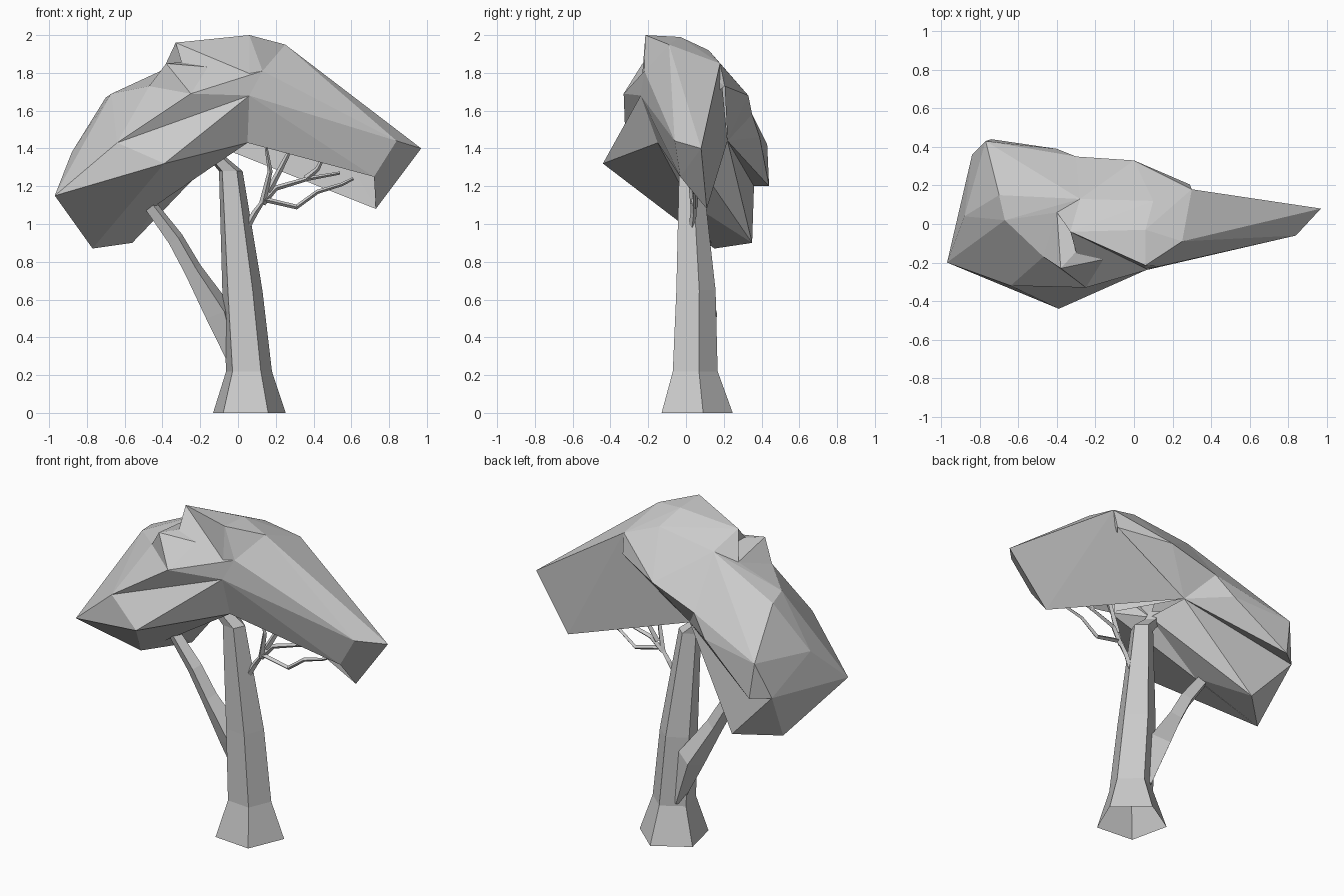
import bpy
import bmesh
from math import cos, sin, tau, radians
from mathutils import Vector

cube = bpy.data.objects.get("Cube")
if cube:
    bpy.data.objects.remove(cube, do_unlink=True)

# One plain grey for the whole tree
grey = bpy.data.materials.new("plain grey")
grey.use_nodes = True
colour = (0.6, 0.6, 0.6, 1)
grey.diffuse_color = colour
grey.node_tree.nodes["Principled BSDF"].inputs["Base Color"].default_value = colour


def finish(bm, name):
    """Turn a bmesh into a flat shaded grey object."""
    mesh = bpy.data.meshes.new(name)
    bm.to_mesh(mesh)
    bm.free()
    mesh.materials.append(grey)
    obj = bpy.data.objects.new(name, mesh)
    bpy.context.collection.objects.link(obj)
    return obj


def lobe(name, *points, open_below=False):
    """Faceted foliage mass wrapped around its corner points."""
    bm = bmesh.new()
    for point in points:
        bm.verts.new(point)
    hull = bmesh.ops.convex_hull(bm, input=bm.verts)
    loose = set(hull["geom_interior"] + hull["geom_unused"])
    bmesh.ops.delete(bm, geom=[v for v in loose if isinstance(v, bmesh.types.BMVert)],
                     context="VERTS")
    bmesh.ops.recalc_face_normals(bm, faces=bm.faces)
    if open_below:
        # Hollow underside, but keep the overhang at the back
        bm.normal_update()
        bottom = [f for f in bm.faces
                  if f.normal.z < -.58 and f.calc_center_median().y < .17]
        bmesh.ops.delete(bm, geom=bottom, context="FACES")
    bmesh.ops.dissolve_limit(bm, angle_limit=radians(2), verts=bm.verts, edges=bm.edges)
    return finish(bm, name)


def loft(name, stations, sides, turn=0, level=False):
    """Tapered limb through (x, y, z, radius) stations."""
    bm = bmesh.new()
    centres = [Vector(s[:3]) for s in stations]
    rings = []
    for i, centre in enumerate(centres):
        along = centres[min(i + 1, len(centres) - 1)] - centres[max(i - 1, 0)]
        along = Vector((0, 0, 1)) if level else along.normalized()
        across = Vector((0, 1, 0)).cross(along).normalized()
        other = along.cross(across)
        ring = []
        for k in range(sides):
            angle = turn + tau * k / sides
            offset = across * cos(angle) + other * sin(angle)
            ring.append(bm.verts.new(centre + offset * stations[i][3]))
        rings.append(ring)
    for low, high in zip(rings, rings[1:]):
        for k in range(sides):
            n = (k + 1) % sides
            bm.faces.new((low[k], low[n], high[n], high[k]))
    if not level:
        bm.faces.new(rings[0])
    bm.faces.new(rings[-1])
    bmesh.ops.recalc_face_normals(bm, faces=bm.faces)
    return finish(bm, name)


# Five-sided trunk with flared foot, open base and bent top
loft("trunk", [(.055, .045, 0, .203), (.055, .04, .22, .128), (.02, .045, .65, .112),
               (-.04, .02, 1.28, .066), (-.12, 0, 1.36, .05), (-.15, 0, 1.42, .05)],
     sides=5, turn=radians(13), level=True)

# Side limb
loft("side_limb", [(-.01, .1, .24, .03), (-.1, .09, .53, .08), (-.24, .06, .76, .05),
                   (-.33, .05, .92, .045), (-.48, .04, 1.12, .035)],
     sides=4, turn=radians(20))

# Thin twigs under the long arm
twigs = {
    "main_twig": [(.04, .03, .97), (.09, .04, 1.06), (.14, .04, 1.13), (.31, .05, 1.09),
                  (.42, .05, 1.17), (.55, .04, 1.21), (.61, .04, 1.24)],
    "middle_twig": [(.13, .04, 1.11), (.2, .06, 1.19), (.37, .07, 1.24), (.54, .08, 1.27)],
    "upright_twig": [(.13, .04, 1.11), (.17, .02, 1.28), (.15, 0, 1.4)],
    "inner_twig": [(.16, .05, 1.17), (.25, .08, 1.34), (.29, .1, 1.42)],
    "outer_twig": [(.36, .07, 1.24), (.42, .08, 1.29), (.46, .08, 1.37)],
}
for name, path in twigs.items():
    radii = [.018 - .01 * i / (len(path) - 1) for i in range(len(path))]
    loft(name, [(*p, r) for p, r in zip(path, radii)], sides=4)

# Corners shared between neighbouring foliage masses
peak = (.06, -.215, 2)
shoulder = (.25, -.09, 1.95)
brow = (.13, -.22, 1.81)
front_fold = (.06, -.24, 1.68)
front_under = (.05, -.15, 1.43)
back_top = (.3, .18, 1.85)
back_rim = (.29, .205, 1.73)
back_bulge = (0, .33, 1.68)
back_inner = (-.18, .22, 1.44)
back_dip = (-.3, .35, 1.58)
ridge_end = (-.33, -.04, 1.96)
saddle = (-.28, .13, 1.87)
saddle_low = (-.4, .06, 1.81)
ledge = (-.25, -.33, 1.69)
notch = (-.47, -.17, 1.73)
left_top = (-.67, .02, 1.69)
left_brow = (-.64, -.32, 1.43)
left_side = (-.88, .04, 1.38)
left_tip = (-.97, -.2, 1.15)
left_foot = (-.77, .15, .87)
left_back = (-.84, .36, 1.2)
under = (-.35, -.15, 1.22)
core = (-.1, .02, 1.38)

# Long drooping arm, hollow underneath
lobe("foliage_long_arm", (.97, .08, 1.4), (.84, -.06, 1.44), (.72, -.03, 1.25),
     (.73, .11, 1.08), shoulder, brow, front_fold, front_under, back_top,
     (.13, .14, 1.6), back_inner, open_below=True)
# Crown, overhanging at the back
lobe("foliage_crown", peak, (.06, -.03, 1.99), shoulder, ridge_end, (.1, .12, 1.92),
     back_top, back_rim, saddle, saddle_low, back_bulge, back_dip, brow,
     front_fold, front_under, back_inner, open_below=True)
# Sloping shelf below the front of the crown
lobe("foliage_front_shelf", ledge, brow, ridge_end, front_fold, core)
# Rear left mass: drooping upper layer over a recessed lower block
lobe("foliage_left_back_upper", saddle, saddle_low, notch, left_top, (-.7, .15, 1.67),
     left_side, left_back, (-.74, .44, 1.2), (-.77, .43, 1.42), (-.4, .39, 1.46),
     back_dip, back_inner)
lobe("foliage_left_back_lower", left_side, left_tip, left_foot, (-.56, .35, .9),
     left_back, back_inner, under, core)
# Upper and lower front left masses
lobe("foliage_left_upper", left_brow, ledge, notch, front_fold, left_top, left_side,
     left_tip, core)
lobe("foliage_left_front", left_tip, (-.39, -.44, 1.32), left_brow, front_fold,
     front_under, left_foot, under, core)
# Small pointed tuft in the notch
lobe("foliage_tuft", (-.38, -.23, 1.85), (-.27, -.11, 1.86), (-.14, -.18, 1.83),
     notch, ledge, saddle_low)
